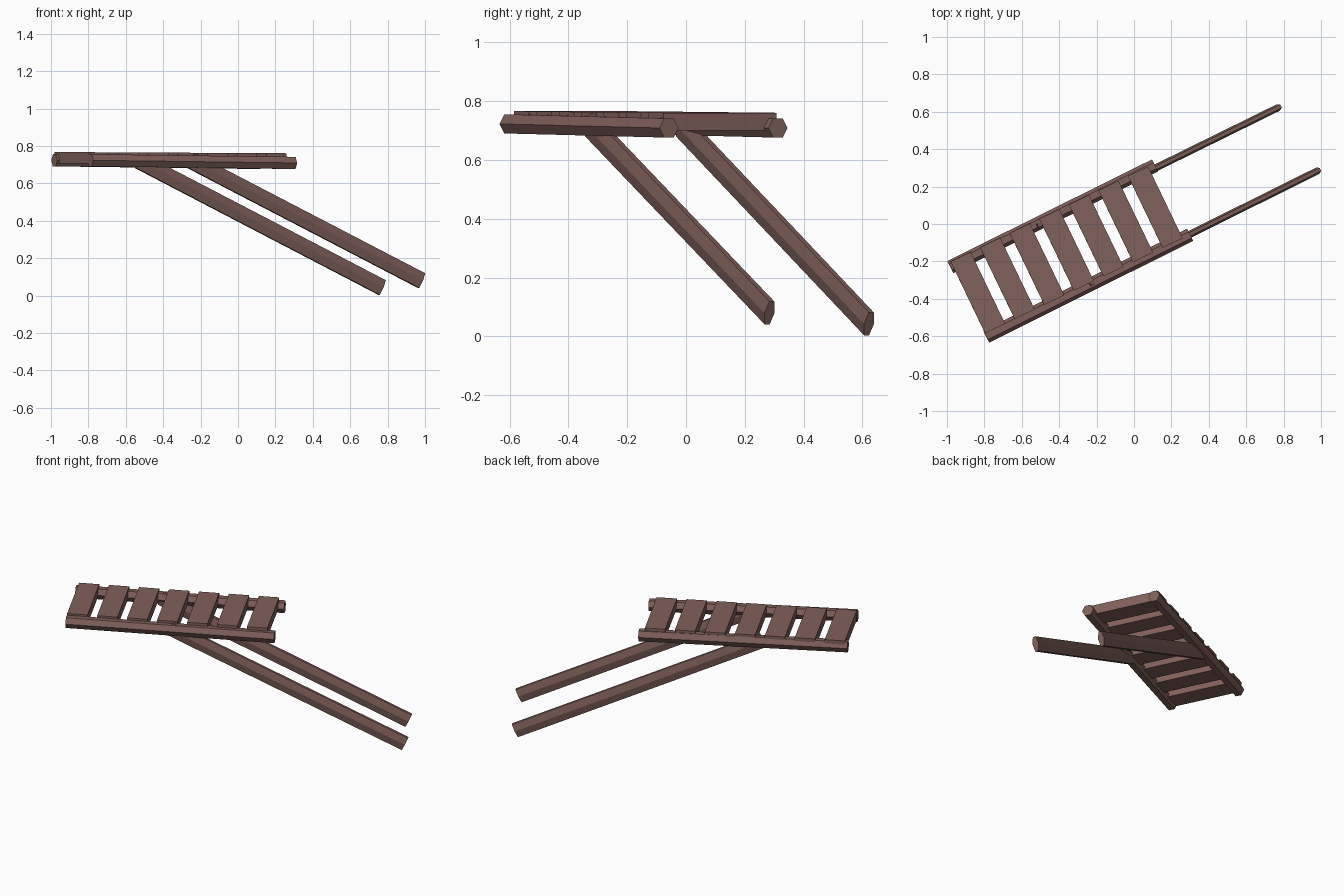
import bpy, bmesh
from math import cos, sin, pi
from mathutils import Vector, Matrix

if "Cube" in bpy.data.objects:
    bpy.data.objects.remove(bpy.data.objects["Cube"])

wood = bpy.data.materials.new("brown_wood")
wood.diffuse_color = (0.216, 0.118, 0.1, 1)
wood.use_nodes = True
wood.node_tree.nodes["Principled BSDF"].inputs["Base Color"].default_value = wood.diffuse_color


def axes(a, b):
    """Length direction, level sideways direction and upright direction of a bar."""
    d = (b - a).normalized()
    side = Vector((0, 0, 1)).cross(d).normalized()
    return d, side, d.cross(side)


def finish(name, bm):
    bmesh.ops.recalc_face_normals(bm, faces=bm.faces)
    mesh = bpy.data.meshes.new(name)
    bm.to_mesh(mesh)
    bm.free()
    mesh.materials.append(wood)
    ob = bpy.data.objects.new(name, mesh)
    bpy.context.collection.objects.link(ob)
    return ob


def hex_bar(name, a, b, half_w, half_h):
    """Six-sided bar with its points to the sides and flats on top and bottom."""
    a, b = Vector(a), Vector(b)
    d, side, up = axes(a, b)
    bm = bmesh.new()
    rings = [[bm.verts.new(p + side * half_w * cos(i * pi / 3)
                           + up * half_h * sin(i * pi / 3) / sin(pi / 3))
              for i in range(6)] for p in (a, b)]
    for i in range(6):
        j = (i + 1) % 6
        bm.faces.new((rings[0][i], rings[0][j], rings[1][j], rings[1][i]))
    bm.faces.new(rings[0])
    bm.faces.new(rings[1])
    return finish(name, bm)


# Long side rails
hex_bar("back_rail", (-0.982, -0.23, 0.723), (0.112, 0.313, 0.709), 0.036, 0.0325)
hex_bar("front_rail", (-0.79, -0.602, 0.723), (0.30, -0.058, 0.709), 0.036, 0.0325)

# Sloping legs, deeper than they are wide
hex_bar("back_leg", (-0.53, -0.018, 0.72), (0.77, 0.622, 0.043), 0.019, 0.043)
hex_bar("front_leg", (-0.25, -0.327, 0.72), (0.981, 0.284, 0.08), 0.019, 0.043)

# Seven cross slats, evenly spaced along the rails
first, last = Vector((-0.835, -0.367, 0.736)), Vector((0.114, 0.09, 0.731))
d, side, up = axes(first, last)
turn = Matrix((d, side, up)).transposed().to_4x4()
size = Matrix.Diagonal((0.119, 0.426, 0.06, 1))
for i in range(7):
    bm = bmesh.new()
    place = Matrix.Translation(first.lerp(last, i / 6))
    bmesh.ops.create_cube(bm, size=1, matrix=place @ turn @ size)
    finish(f"slat_{i + 1}", bm)
